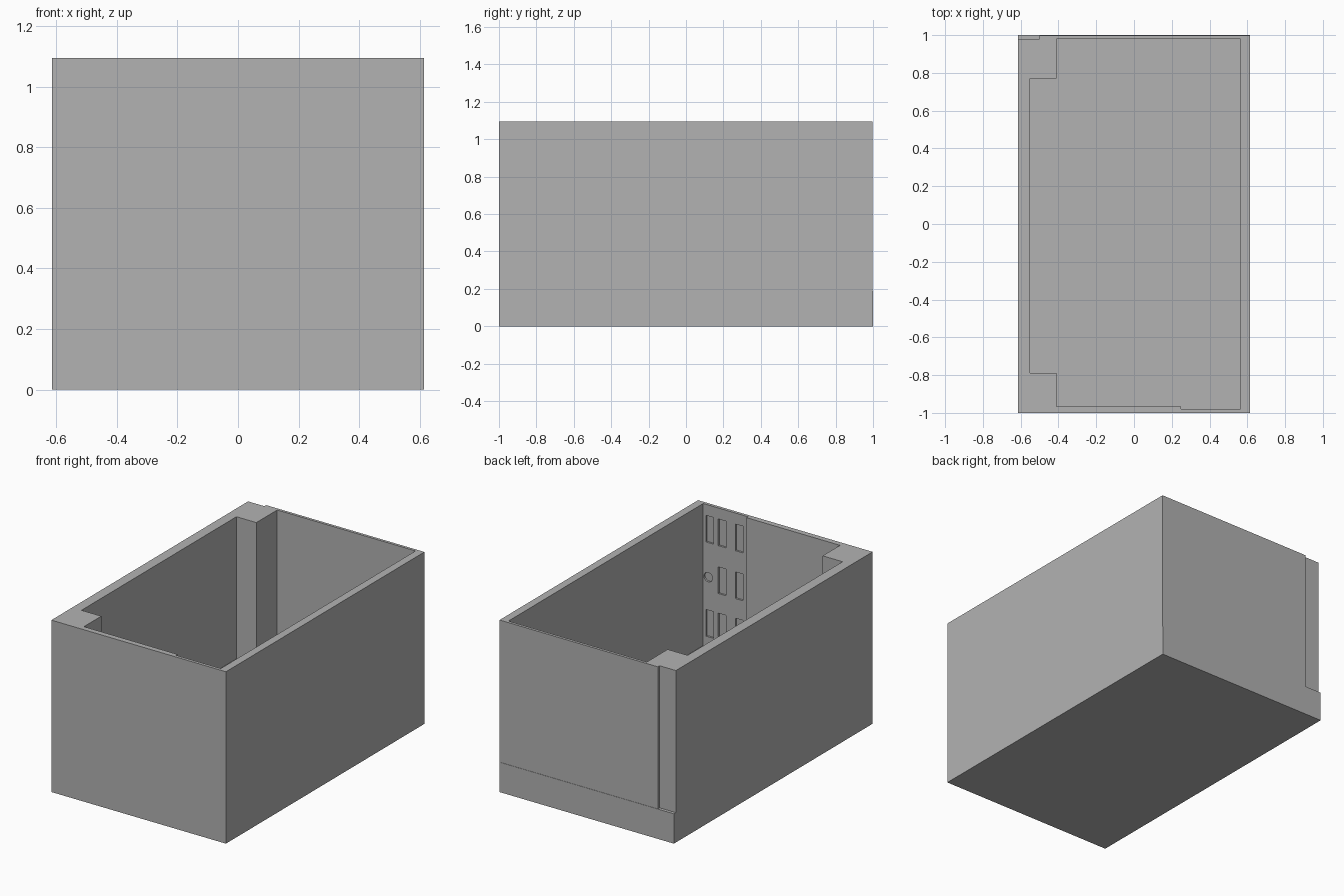
import bpy, bmesh, math
from mathutils import Matrix, Vector

cube = bpy.data.objects.get("Cube")
if cube:
    bpy.data.objects.remove(cube, do_unlink=True)

HALF_X, HALF_Y, TOP = 0.615, 1.0, 1.095
FLOOR = 0.19          # top of the solid base
OVER = TOP + 0.1      # cutters rise past the rim

grey = bpy.data.materials.new("plain grey")
grey.use_nodes = True
grey.diffuse_color = (0.448, 0.448, 0.448, 1)
grey.node_tree.nodes["Principled BSDF"].inputs["Base Color"].default_value = grey.diffuse_color


def finish(name, bm):
    bmesh.ops.recalc_face_normals(bm, faces=bm.faces)
    mesh = bpy.data.meshes.new(name)
    bm.to_mesh(mesh)
    bm.free()
    mesh.materials.append(grey)
    obj = bpy.data.objects.new(name, mesh)
    bpy.context.collection.objects.link(obj)
    return obj


def prism(name, outline, z0, z1):
    bm = bmesh.new()
    face = bm.faces.new([bm.verts.new((x, y, z0)) for x, y in outline])
    grown = bmesh.ops.extrude_face_region(bm, geom=[face])
    verts = [v for v in grown["geom"] if isinstance(v, bmesh.types.BMVert)]
    bmesh.ops.translate(bm, verts=verts, vec=Vector((0, 0, z1 - z0)))
    return finish(name, bm)


def box(name, x0, x1, y0, y1, z0, z1):
    return prism(name, [(x0, y0), (x1, y0), (x1, y1), (x0, y1)], z0, z1)


def carve(target, cutter):
    cutter.hide_render = True
    mod = target.modifiers.new("carve", 'BOOLEAN')
    mod.operation, mod.solver, mod.object = 'DIFFERENCE', 'EXACT', cutter
    bpy.ops.object.select_all(action='DESELECT')
    bpy.context.view_layer.objects.active = target
    target.select_set(True)
    bpy.ops.object.modifier_apply(modifier=mod.name)
    bpy.data.objects.remove(cutter, do_unlink=True)


# Outer block
shell = box("open_box_shell", -HALF_X, HALF_X, -HALF_Y, HALF_Y, 0, TOP)

# Cavity, leaving two corner posts and a thinner stretch of front wall
cavity = [(-0.41, -0.965), (0.25, -0.965), (0.25, -0.98), (0.565, -0.98),
          (0.565, 0.98), (-0.41, 0.98), (-0.41, 0.77), (-0.55, 0.77),
          (-0.55, -0.79), (-0.41, -0.79)]
carve(shell, prism("cavity_cutter", cavity, FLOOR, OVER))

# Back wall: hairline step above the base and a corner notch
carve(shell, box("back_step_cutter", -0.7, 0.7, 0.998, 1.1, FLOOR, OVER))
carve(shell, box("notch_cutter", -0.7, -0.5, 0.98, 1.1, FLOOR, OVER))

# Shallow slots and one round socket inside the front wall
DEEP, NEAR = -0.992, -0.95
for row, z in enumerate((0.34, 0.635, 0.94)):
    for col, x in enumerate((0.52, 0.432, 0.312)):
        if row == 1 and col == 0:
            bm = bmesh.new()
            place = Matrix.Translation((0.53, (DEEP + NEAR) / 2, z)) @ Matrix.Rotation(math.pi / 2, 4, 'X')
            bmesh.ops.create_cone(bm, cap_ends=True, segments=24, radius1=0.03,
                                  radius2=0.03, depth=NEAR - DEEP, matrix=place)
            cutter = finish("socket_cutter", bm)
        else:
            cutter = box("slot_cutter", x - 0.027, x + 0.027, DEEP, NEAR, z - 0.085, z + 0.085)
        carve(shell, cutter)
